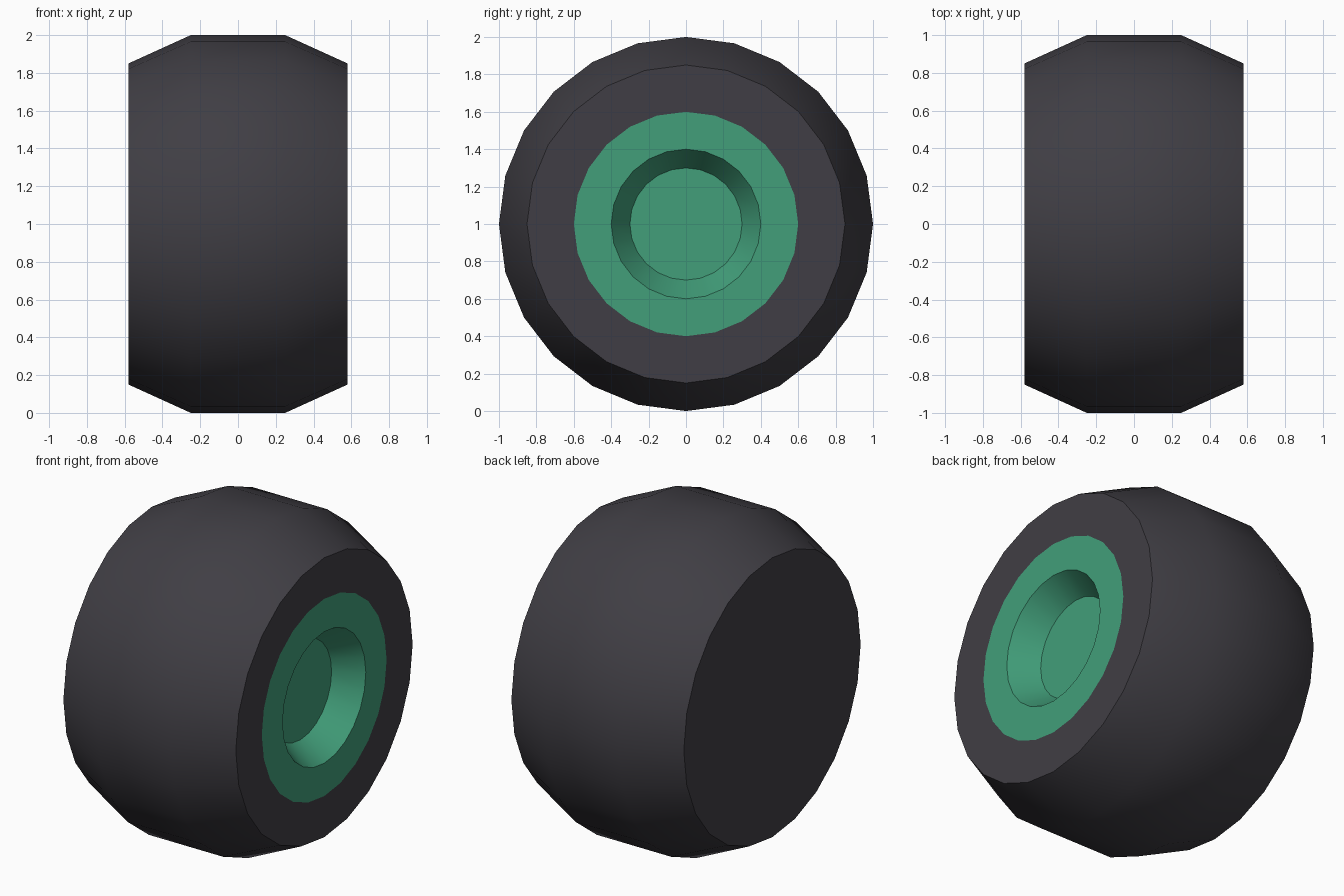
import bpy, bmesh, math

if "Cube" in bpy.data.objects:
    bpy.data.objects.remove(bpy.data.objects["Cube"])

SIDES = 24


def material(name, rgb):
    m = bpy.data.materials.new(name)
    m.diffuse_color = (*rgb, 1.0)
    m.use_nodes = True
    m.node_tree.nodes["Principled BSDF"].inputs["Base Color"].default_value = m.diffuse_color
    return m


rubber = material("dark rubber", (0.051, 0.048, 0.058))
green = material("green hub", (0.054, 0.345, 0.195))

# Lathe profile as (x, radius), from the flat back face to the hub recess
profile = [(-0.58, 0.85), (-0.25, 1.0), (0.25, 1.0), (0.58, 0.85),
           (0.58, 0.6), (0.58, 0.4), (0.42, 0.3)]
HUB_START = 4  # bands from this ring inward are green

bm = bmesh.new()
rings = []
for x, r in profile:
    ring = []
    for i in range(SIDES):
        a = 2 * math.pi * i / SIDES
        ring.append(bm.verts.new((x, r * math.cos(a), 1 + r * math.sin(a))))
    rings.append(ring)

# Tyre and hub bands
for k in range(len(rings) - 1):
    for i in range(SIDES):
        j = (i + 1) % SIDES
        f = bm.faces.new((rings[k][i], rings[k][j], rings[k + 1][j], rings[k + 1][i]))
        f.material_index = 1 if k >= HUB_START else 0

# Flat back cap and hub recess floor
bm.faces.new(rings[0])
bm.faces.new(rings[-1]).material_index = 1
bmesh.ops.recalc_face_normals(bm, faces=bm.faces[:])

mesh = bpy.data.meshes.new("wheel")
bm.to_mesh(mesh)
bm.free()
mesh.materials.append(rubber)
mesh.materials.append(green)
wheel = bpy.data.objects.new("wheel", mesh)
bpy.context.collection.objects.link(wheel)

# Smooth tread, crisp rims
bpy.context.view_layer.objects.active = wheel
wheel.select_set(True)
bpy.ops.object.shade_smooth_by_angle(angle=math.radians(30))
